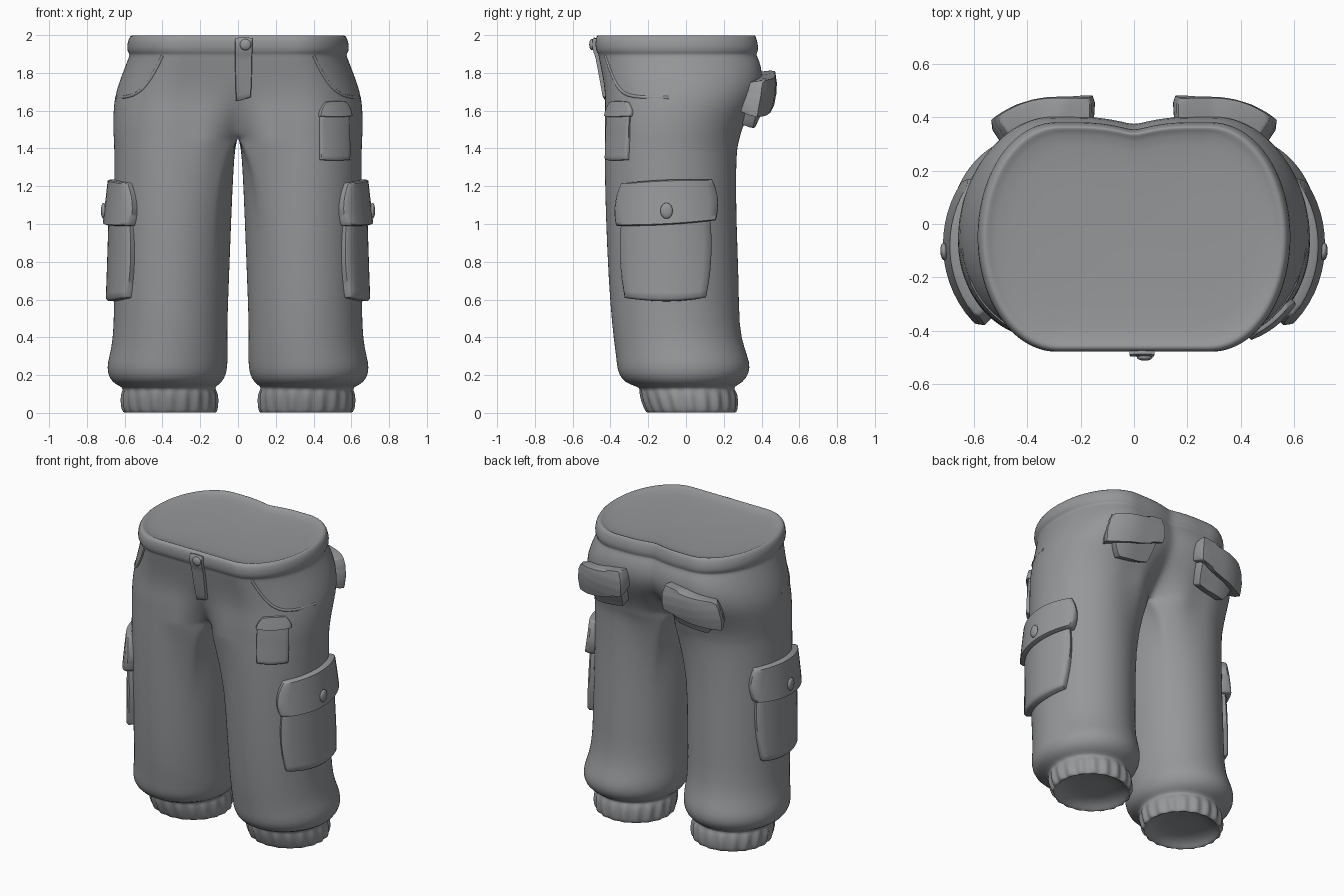
import bpy, bmesh, math
from mathutils import Vector
from mathutils.bvhtree import BVHTree

if "Cube" in bpy.data.objects:
    bpy.data.objects.remove(bpy.data.objects["Cube"])

GREY = (0.30, 0.31, 0.32, 1)
fabric = bpy.data.materials.new("grey fabric")
fabric.use_nodes = True
fabric.diffuse_color = GREY
fabric.node_tree.nodes["Principled BSDF"].inputs["Base Color"].default_value = GREY

SEGS = 80


def clamp(v):
    return max(0.0, min(1.0, v))


def add_object(name, bm):
    mesh = bpy.data.meshes.new(name)
    bm.to_mesh(mesh)
    bm.free()
    obj = bpy.data.objects.new(name, mesh)
    bpy.context.collection.objects.link(obj)
    mesh.materials.append(fabric)
    for p in mesh.polygons:
        p.use_smooth = True
    return obj


# Leg sections: height, outer x, inner x, front y, back y
LEG = [
    (.05, .38, .35, .02, .04), (.05, .52, .2, -.12, .17),
    (.02, .575, .15, -.17, .235), (0, .59, .13, -.195, .25),
    (0, .603, .118, -.205, .262), (.03, .615, .11, -.22, .27),
    (.1, .618, .108, -.245, .27), (.125, .605, .12, -.24, .255),
    (.14, .62, .12, -.26, .255), (.16, .665, .085, -.325, .3),
    (.21, .693, .06, -.36, .337), (.27, .69, .055, -.367, .337),
    (.34, .67, .055, -.375, .31), (.45, .657, .058, -.39, .28),
    (.7, .655, .048, -.41, .28), (1.05, .655, .035, -.425, .265),
    (1.3, .655, .024, -.43, .265), (1.4, .655, .015, -.43, .27),
    (1.44, .657, .006, -.43, .28),
]
# Hip and waistband sections: height, outer x, front y, back y
HIP = [
    (1.46, .658, -.43, .285), (1.5, .66, -.43, .295), (1.58, .66, -.43, .33),
    (1.66, .655, -.425, .375), (1.75, .63, -.435, .405),
    (1.83, .598, -.45, .4), (1.885, .577, -.462, .378),
    (1.9, .573, -.462, .37), (1.915, .588, -.477, .383),
    (1.96, .586, -.48, .38), (1.997, .572, -.475, .368),
    (2.003, .552, -.455, .358), (1.985, .537, -.44, .345),
    (1.975, .4, -.33, .25), (1.97, .05, -.06, 0),
]


def section(z, xo, xi, yf, yb, hip):
    """One closed ring, round outside and squared toward the centre plane."""
    cx = xo * 0.5 if hip else (xo + xi) / 2
    cy, ry = (yf + yb) / 2, (yb - yf) / 2
    square = 1.0 if hip else clamp((z - 1.2) / 0.24)
    cleft = 0.4 * clamp((1.72 - z) / 0.28) ** 1.5 * square
    ring = []
    for i in range(SEGS):
        t = math.tau * i / SEGS
        c, s = math.cos(t), math.sin(t)
        if 0.02 < z < 0.12 and xo > 0.6 or (z == 0 and xo > 0.6):
            rib = 1 + 0.035 * math.cos(20 * t)      # elastic ribs
            c, s = c * rib, s * rib
        if c < 0:
            m = max(abs(c), abs(s))
            c += (c / m - c) * square
            s += (s / m - s) * square
        x = cx + c * ((xo - cx) if c > 0 else (cx - xi))
        if hip and x < 1e-5:
            x = 0.0
        dent = cleft + (0.07 if hip and s > 0 else 0)
        y = cy + s * ry * (1 - dent * max(0, 1 - x / 0.2) ** 2)
        ring.append((x, y, z))
    return ring


# Trouser body: one half lofted, then mirrored
bm = bmesh.new()
specs = [(*r, False) for r in LEG] + [(z, o, 0, f, b, True) for z, o, f, b in HIP]
rings = [[bm.verts.new(p) for p in section(*r)] for r in specs]
wall = range(SEGS * 3 // 8, SEGS * 5 // 8)
for k in range(len(rings) - 1):
    for i in range(SEGS):
        if specs[k][5] and i in wall:
            continue
        j = (i + 1) % SEGS
        bm.faces.new((rings[k][i], rings[k][j], rings[k + 1][j], rings[k + 1][i]))
bm.faces.new(rings[0][::-1])
bm.faces.new([v for i, v in enumerate(rings[-1]) if i not in wall[1:]])
bmesh.ops.delete(bm, geom=[v for v in bm.verts if not v.link_faces], context='VERTS')
bmesh.ops.recalc_face_normals(bm, faces=bm.faces[:])
body = add_object("trouser_body", bm)
mirror = body.modifiers.new("mirror", 'MIRROR')
mirror.merge_threshold = 0.0005
body.modifiers.new("smooth", 'SUBSURF').levels = 1
body.modifiers["smooth"].render_levels = 1
bpy.context.view_layer.update()
surface = BVHTree.FromObject(body, bpy.context.evaluated_depsgraph_get())


def on_cloth(view, p, z, side=1):
    """Point and outward normal on the body seen from the front, back or side."""
    origin, ray = {
        "front": (Vector((p * side, -2, z)), Vector((0, 1, 0))),
        "back": (Vector((p * side, 2, z)), Vector((0, -1, 0))),
        "side": (Vector((2 * side, p, z)), Vector((-side, 0, 0))),
    }[view]
    hit, normal, _, _ = surface.ray_cast(origin, ray)
    if hit is None:
        hit, normal, _, _ = surface.find_nearest(origin + ray * 1.6)
    if normal.dot(ray) > 0:
        normal = -normal
    return hit, normal


def patch(name, view, corners, low, high, side=1, rounding=0.15, n=14):
    """Padded cloth panel; corners run low start, low end, high end, high start."""
    steps = [-1, -.99] + [-.94 + 1.88 * i / n for i in range(n + 1)] + [.99, 1]
    c = [Vector(q) for q in corners]
    last = len(steps) - 1
    bm = bmesh.new()
    grid = []
    for jb, b in enumerate(steps):
        row = []
        for ja, a in enumerate(steps):
            u = (a * math.sqrt(1 - rounding * b * b) + 1) / 2
            v = (b * math.sqrt(1 - rounding * a * a) + 1) / 2
            q = c[0].lerp(c[1], u).lerp(c[3].lerp(c[2], u), v)
            hit, normal = on_cloth(view, q.x, q.y, side)
            depth = low + (high - low) * v
            edge = min(ja, jb, last - ja, last - jb)
            lift = -0.015 if edge == 0 else depth * (0.72 if edge == 1 else 1)
            row.append(bm.verts.new(hit + normal * lift))
        grid.append(row)
    for j in range(last):
        for i in range(last):
            bm.faces.new((grid[j][i], grid[j][i + 1], grid[j + 1][i + 1], grid[j + 1][i]))
    bmesh.ops.recalc_face_normals(bm, faces=bm.faces[:])
    f = bm.faces[len(bm.faces) // 2]
    centre = f.calc_center_median()
    if f.normal.dot(Vector((centre.x, centre.y, 0))) < 0:
        bmesh.ops.reverse_faces(bm, faces=bm.faces[:])
    return add_object(name, bm)


def button(name, view, p, z, lift, width, height, side=1):
    hit, normal = on_cloth(view, p, z, side)
    bm = bmesh.new()
    bmesh.ops.create_uvsphere(bm, u_segments=20, v_segments=10, radius=1)
    bmesh.ops.scale(bm, vec=(width, height, 0.014), verts=bm.verts)
    obj = add_object(name, bm)
    obj.location = hit + normal * lift
    obj.rotation_euler = normal.to_track_quat('Z', 'Y').to_euler()


def welt(name, side):
    """Curved edge of the slanted hand pocket."""
    curve = bpy.data.curves.new(name, 'CURVE')
    curve.dimensions = '3D'
    curve.bevel_depth = 0.009
    curve.bevel_resolution = 2
    line = curve.splines.new('POLY')
    count = 16
    line.points.add(count - 1)
    for i, pt in enumerate(line.points):
        t = math.pi / 2 * i / (count - 1)
        hit, normal = on_cloth("front", .645 - .245 * math.cos(t) ** 0.8 * (1 - .1 * math.sin(2 * t)),
                               1.89 - .22 * math.sin(t) ** 1.3, side)
        pt.co = (*(hit - normal * 0.003), 1)
    obj = bpy.data.objects.new(name, curve)
    bpy.context.collection.objects.link(obj)
    curve.materials.append(fabric)


# Paired pockets
for side, label in ((1, "left"), (-1, "right")):
    patch(label + "_cargo_pouch", "side",
          [(-.32, .59), (.11, .59), (.135, 1.06), (-.345, 1.06)], .045, .03, side)
    patch(label + "_cargo_flap", "side",
          [(-.36, .98), (.155, 1.01), (.145, 1.245), (-.345, 1.225)], .062, .035, side)
    button(label + "_cargo_button", "side", -.1, 1.07, .058, .033, .042, side)
    patch(label + "_back_pouch", "back",
          [(.2, 1.55), (.41, 1.52), (.47, 1.66), (.17, 1.73)], .06, .06, side)
    patch(label + "_back_flap", "back",
          [(.145, 1.68), (.505, 1.585), (.485, 1.755), (.155, 1.815)], .1, .07, side)
    welt(label + "_hand_pocket_edge", side)

# Fly and waist button
patch("fly_flap", "front", [(-.012, 1.65), (.07, 1.67), (.078, 1.985), (-.018, 1.985)],
      .02, .018, rounding=.04)
button("waist_button", "front", .04, 1.95, .02, .03, .03)

# Small thigh pocket on the left leg
patch("thigh_pouch", "front", [(.43, 1.335), (.585, 1.335), (.585, 1.59), (.43, 1.59)],
      .02, .014, rounding=.06)
patch("thigh_flap", "front", [(.415, 1.565), (.6, 1.565), (.57, 1.65), (.455, 1.65)],
      .026, .015, rounding=.2)

# Smooth shading with crisp panel edges
bpy.ops.object.select_all(action='DESELECT')
for obj in bpy.context.collection.objects:
    if obj.type == 'MESH' and ("pouch" in obj.name or "flap" in obj.name):
        obj.select_set(True)
        bpy.context.view_layer.objects.active = obj
bpy.ops.object.shade_smooth_by_angle(angle=math.radians(50))
